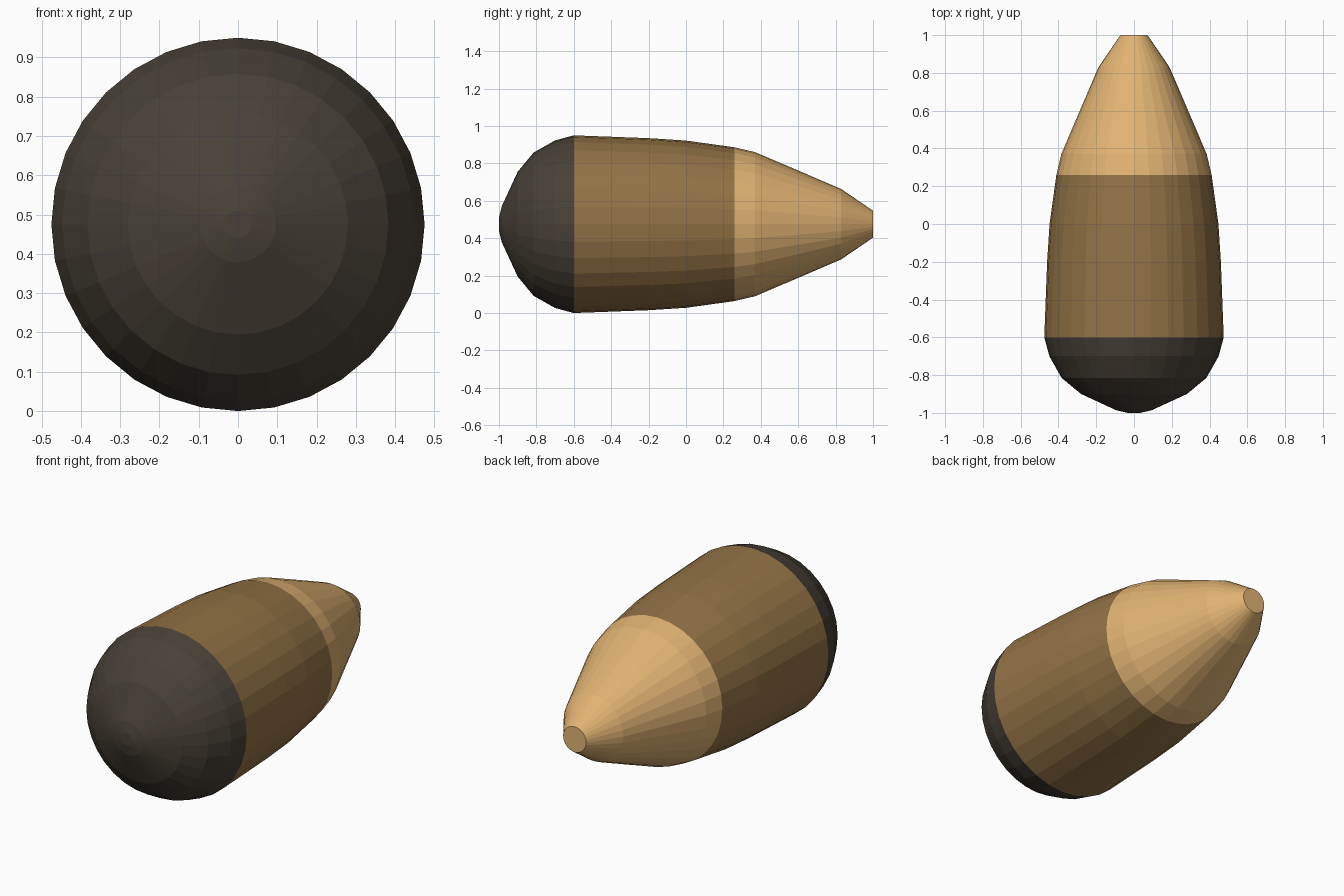
import bpy, bmesh, math

if "Cube" in bpy.data.objects:
    bpy.data.objects.remove(bpy.data.objects["Cube"])

SIDES = 32
CENTRE_Z = 0.475


def material(name, rgb):
    m = bpy.data.materials.new(name)
    m.diffuse_color = (*rgb, 1)
    m.use_nodes = True
    m.node_tree.nodes["Principled BSDF"].inputs["Base Color"].default_value = m.diffuse_color
    return m


def lathe(name, profile, mat, cap_front=False, cap_back=False):
    """Revolve (y, radius) points around the long axis, flat shaded."""
    bm = bmesh.new()
    rings = []
    for y, r in profile:
        rings.append([bm.verts.new((r * math.sin(2 * math.pi * i / SIDES), y,
                                    CENTRE_Z + r * math.cos(2 * math.pi * i / SIDES)))
                      for i in range(SIDES)])
    for a, b in zip(rings, rings[1:]):
        for i in range(SIDES):
            j = (i + 1) % SIDES
            bm.faces.new((a[i], a[j], b[j], b[i]))
    if cap_front:
        bm.faces.new(rings[0])
    if cap_back:
        bm.faces.new(rings[-1])
    bmesh.ops.recalc_face_normals(bm, faces=bm.faces)
    # open shells: make sure the normals point away from the axis
    f = bm.faces[0]
    c = f.calc_center_median()
    if f.normal.x * c.x + f.normal.z * (c.z - CENTRE_Z) < 0:
        bmesh.ops.reverse_faces(bm, faces=bm.faces)
    mesh = bpy.data.meshes.new(name)
    bm.to_mesh(mesh)
    bm.free()
    mesh.materials.append(mat)
    ob = bpy.data.objects.new(name, mesh)
    bpy.context.collection.objects.link(ob)
    return ob


# dark rounded base
lathe("rounded_base",
      [(-1, 0.035), (-0.985, 0.096), (-0.9, 0.28), (-0.815, 0.383),
       (-0.7, 0.448), (-0.6, 0.475)],
      material("dark", (0.065, 0.053, 0.038)), cap_front=True)

# brown barrel
lathe("barrel",
      [(-0.6, 0.475), (-0.2, 0.46), (0, 0.447), (0.26, 0.411)],
      material("brown", (0.29, 0.17, 0.06)))

# tan tapered nose with a flat end
lathe("tapered_nose",
      [(0.26, 0.411), (0.37, 0.385), (0.6, 0.287), (0.83, 0.188), (1, 0.072)],
      material("tan", (0.75, 0.45, 0.17)), cap_back=True)
